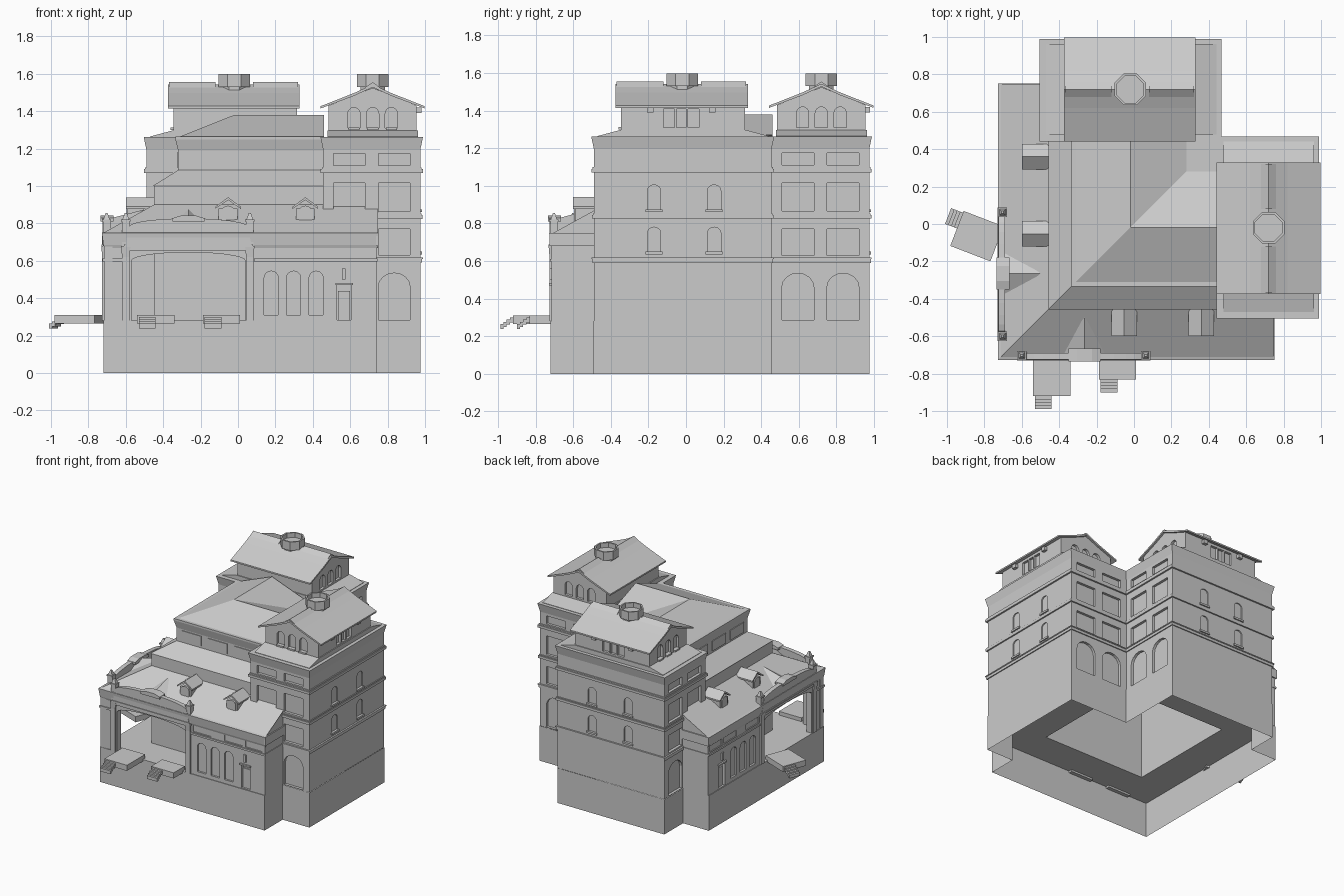
import bpy, bmesh, math
from mathutils import Matrix

if "Cube" in bpy.data.objects:
    bpy.data.objects.remove(bpy.data.objects["Cube"])

SWAP = Matrix(((0, 1, 0, 0), (1, 0, 0, 0), (0, 0, 1, 0), (0, 0, 0, 1)))


def prism(pts, axis, a, b):
    put = {'x': lambda u, v, t: (t, u, v), 'y': lambda u, v, t: (u, t, v), 'z': lambda u, v, t: (u, v, t)}[axis]
    n = len(pts)
    verts = [put(u, v, t) for t in (a, b) for u, v in pts]
    faces = [tuple(range(n)), tuple(range(n, 2 * n))]
    return verts, faces + [(i, (i + 1) % n, n + (i + 1) % n, n + i) for i in range(n)]


def box(x0, x1, y0, y1, z0, z1, grow=0.0):
    # grow flares the top outward
    g = grow
    v = [(x0, y0, z0), (x1, y0, z0), (x1, y1, z0), (x0, y1, z0),
         (x0 - g, y0 - g, z1), (x1 + g, y0 - g, z1), (x1 + g, y1 + g, z1), (x0 - g, y1 + g, z1)]
    return v, [(3, 2, 1, 0), (4, 5, 6, 7), (0, 1, 5, 4), (1, 2, 6, 5), (2, 3, 7, 6), (3, 0, 4, 7)]


def wing(profile, end):
    # sheet following the front, mitred on the diagonal corner
    v = [p for d, z in profile for p in ((d, d, z), (end, d, z))]
    return v, [(2 * i, 2 * i + 1, 2 * i + 3, 2 * i + 2) for i in range(len(profile) - 1)]


def arch(u0, u1, z0, z1, rise=0.0, n=8):
    # opening outline whose head rises above z1
    c, r = (u0 + u1) / 2, (u1 - u0) / 2
    head = [(c + r * math.cos(math.pi * i / n), z1 + rise * math.sin(math.pi * i / n)) for i in range(n + 1)]
    return [(u0, z0), (u1, z0)] + (head if rise else [(u1, z1), (u0, z1)])


def octagon(r, cx, cy):
    return [(cx + r * math.cos(math.pi * (i + .5) / 4), cy + r * math.sin(math.pi * (i + .5) / 4)) for i in range(8)]


mirrored = []


def add(name, *parts, mirror=True, recalc=True, matrix=None):
    bm = bmesh.new()
    for verts, faces in parts:
        vs = [bm.verts.new(v) for v in verts]
        for f in faces:
            bm.faces.new([vs[i] for i in f])
    if recalc:
        bmesh.ops.recalc_face_normals(bm, faces=bm.faces)
    else:
        bmesh.ops.remove_doubles(bm, verts=bm.verts, dist=1e-5)
    if matrix:
        bm.transform(matrix)
    me = bpy.data.meshes.new(name)
    bm.to_mesh(me)
    bm.free()
    ob = bpy.data.objects.new(name, me)
    bpy.context.collection.objects.link(ob)
    if mirror:
        mirrored.append(ob)
    return ob


def cut(ob, *parts):
    cutter = add(ob.name + "_cutter", *parts, mirror=False)
    cutter.hide_render = True
    m = ob.modifiers.new("openings", 'BOOLEAN')
    m.operation, m.solver, m.object = 'DIFFERENCE', 'EXACT', cutter
    bpy.context.view_layer.update()
    dg = bpy.context.evaluated_depsgraph_get()
    me = bpy.data.meshes.new_from_object(ob.evaluated_get(dg))
    ob.modifiers.clear()
    ob.data = me
    bpy.data.objects.remove(cutter)


# Plinth walls and porch floor
plan = [(-.72, -.72), (.74, -.72), (.74, -.492), (.977, -.492), (.977, .457), (.457, .457),
        (.457, .977), (-.492, .977), (-.492, .74), (-.72, .74)]
v, f = prism(plan, 'z', 0, .28)
add("plinth", (v, f[2:]), mirror=False, recalc=False)
add("porch_floor", wing([(-.72, .28), (-.45, .28)], .74), recalc=False)

# Central block with sloped shoulder, flared cornice and L-shaped hip roof
add("central_block", wing([(-.45, .28), (-.45, 1.0), (-.457, 1.0), (-.32, 1.085), (-.32, 1.19), (-.335, 1.25),
                           (-.335, 1.265), (-.31, 1.265), (-.02, 1.38), (.28, 1.27), (.455, 1.27)], .46), recalc=False)
add("clerestory_windows", *[box(x, x + .17, -.326, -.31, 1.1, 1.18) for x in (-.27, -.04, .19)])

# Tower with recessed windows
tower = add("tower", box(.455, .975, -.49, .455, .28, 1.2))
holes = []
for a, b in ((-.55, -.468), (.435, .5)):
    for x in (.51, .75):
        holes.append(prism(arch(x, x + .17, .285, .46, .075), 'y', a, b))
        for z0, z1 in ((.63, .77), (.865, 1.015), (1.11, 1.175)):
            holes.append(prism(arch(x, x + .17, z0, z1), 'y', a, b))
side = [(y, z) for y in (-.17, .15) for z in (.65, .875)]
for y, z in side:
    holes.append(prism(arch(y - .035, y + .035, z, z + .1, .03), 'x', .966, 1.05))
cut(tower, *holes)
add("tower_side_sills", *[box(.97, .985, y - .045, y + .045, z - .015, z) for y, z in side])
add("tower_bands", *[box(.455 - g, .975 + g, -.49 - g, .455 + g, z, z + h)
                     for z, h, g in ((.59, .02, .008), (.61, .008, .013), (.825, .02, .011),
                                     (.845, .008, .006), (1.07, .02, .013), (1.09, .01, .007))])
add("tower_parapet", box(.455, .975, -.49, .455, 1.195, 1.262, .014))
add("loft_skirt_roof", prism([(-.47, 1.245), (-.47, 1.265), (-.35, 1.297), (.32, 1.297), (.44, 1.265), (.44, 1.245)],
                             'x', .478, .962))

# Loft with arched gable windows, posts and brackets
loft = add("loft", prism([(.485, 1.26), (.955, 1.26), (.955, 1.43), (.72, 1.525), (.485, 1.43)], 'y', -.345, .315))
holes = [prism(arch(x - .033, x + .033, 1.31, 1.385, .035), 'y', a, b)
         for x in (.62, .72, .82) for a, b in ((-.4, -.325), (.295, .36))]
holes.append(prism(arch(-.12, .07, 1.31, 1.41), 'x', .935, 1.0))
cut(loft, *holes)
add("loft_posts", *[box(.93, .955, y - .005, y + .005, 1.31, 1.41) for y in (-.055, .005)],
    *[box(.95, .98, y - .018, y + .018, 1.39, 1.42) for y in (-.19, .14)],
    *[box(x - .03, x + .03, -.36, -.34, 1.3, 1.312) for x in (.62, .72, .82)])
add("loft_roof", prism([(.442, 1.415), (.62, 1.482), (.72, 1.528), (.82, 1.482), (.998, 1.415),
                        (.998, 1.427), (.82, 1.497), (.72, 1.543), (.62, 1.497), (.442, 1.427)], 'y', -.375, .33))
add("ridge_cap", *[prism([(.68, 1.527), (.76, 1.527), (.72, 1.555)], 'y', a, b)
                   for a, b in ((-.37, -.12), (.08, .32))])

# Hollow eight-sided roof vent
add("roof_vent_neck", prism(octagon(.07, .72, -.02), 'z', 1.48, 1.535))
vent = add("roof_vent", prism(octagon(.091, .72, -.02), 'z', 1.53, 1.598))
cut(vent, prism(octagon(.078, .72, -.02), 'z', 1.56, 1.7))

# Low front range: wall with wide porch arch, windows and door
wall = add("low_wall", box(-.717, .74, -.715, -.67, .28, .68))
cut(wall, prism(arch(-.57, .04, .2, .6, .045, 14), 'y', -.8, -.6),
    *[prism(arch(x, x + .075, .31, .51, .035), 'y', -.8, -.7) for x in (.14, .26, .38)],
    prism(arch(.53, .605, .285, .47), 'y', -.8, -.69),
    *[prism(arch(x, x + .16, .62, .668), 'y', -.8, -.708) for x in (.1, .38, .565)])
add("low_string_course", box(.085, .745, -.724, -.71, .597, .612), box(-.724, -.62, -.724, -.71, .597, .612))
add("low_cornice_and_roof", wing([(-.715, .67), (-.72, .685), (-.728, .75), (-.71, .755), (-.45, .9)], .748),
    recalc=False)
gable = [(-.715, .28), (-.45, .28), (-.45, .89), (-.715, .745)]
add("low_end_walls", prism(gable, 'x', .715, .741), prism(gable, 'x', .06, .08))
add("low_end_cornice", box(.738, .75, -.726, -.49, .68, .75), box(.738, .746, -.72, -.49, .597, .612))
add("side_door", box(.535, .6, -.7, -.69, .285, .44), box(.52, .615, -.728, -.7, .47, .482),
    box(.555, .575, -.725, -.71, .5, .56))

# Porch front: curved parapet, cap, pilasters, finials and small gable behind
top = [(-.265 + .315 * math.cos(math.pi * i / 12), .785 + .042 * math.sin(math.pi * i / 12)) for i in range(13)]
add("porch_parapet", prism([(-.61, .655), (.08, .655)] + top, 'y', -.725, -.69),
    prism([(-.61, .675), (.08, .675), (.08, .687), (-.61, .687)], 'y', -.731, -.69))
add("porch_cap", prism([(-.35, .81), (-.18, .81), (-.18, .828), (-.225, .842), (-.305, .842), (-.35, .828)],
                       'y', -.735, -.665))
add("porch_gable", ([(-.42, -.69, .74), (-.11, -.69, .74), (-.265, -.69, .825), (-.265, -.5, .875)],
                    [(0, 1, 2), (1, 3, 2), (0, 2, 3), (0, 3, 1)]))
for nm, x in (("left", -.6), ("right", .063)):
    add("porch_pilaster_" + nm, box(x - .02, x + .02, -.726, -.665, .28, .62),
        box(x - .02, x + .02, -.726, -.67, .62, .68, .005), box(x - .02, x + .02, -.722, -.68, .68, .81),
        box(x - .025, x + .025, -.728, -.678, .81, .82), box(x - .018, x + .018, -.72, -.685, .82, .855, -.012))

# Dormers
for i, x in enumerate((-.053, .36)):
    add("dormer_%d" % i, prism(arch(x - .05, x + .05, .79, .88), 'y', -.59, -.45),
        prism([(x - .068, .878), (x, .925), (x + .068, .878), (x + .068, .89), (x, .94), (x - .068, .89)],
              'y', -.6, -.45),
        prism(arch(x - .035, x + .035, .815, .865, .03), 'y', -.596, -.58))

# Entrance decks with steps
for nm, length, mat in (("front_left", .2, Matrix.Translation((-.54, -.72, 0))),
                        ("front_right", .112, Matrix.Translation((-.188, -.72, 0))),
                        ("side", .2, Matrix.Translation((-.724, -.002, 0)) @ Matrix.Rotation(math.radians(-111), 4, 'Z'))):
    steps = [box(.01, .1, -length - .017 * (i + 1), -length - .017 * i, .286 - .012 * i - .012, .3 - .012 * i)
             for i in range(4)]
    add("deck_" + nm, box(0, .2, -length, .03, .265, .31), *steps, mirror=False, matrix=mat)

# Repeat everything across the diagonal
for ob in mirrored:
    me = ob.data.copy()
    me.transform(SWAP)
    me.flip_normals()
    twin = bpy.data.objects.new(ob.name + "_twin", me)
    bpy.context.collection.objects.link(twin)
